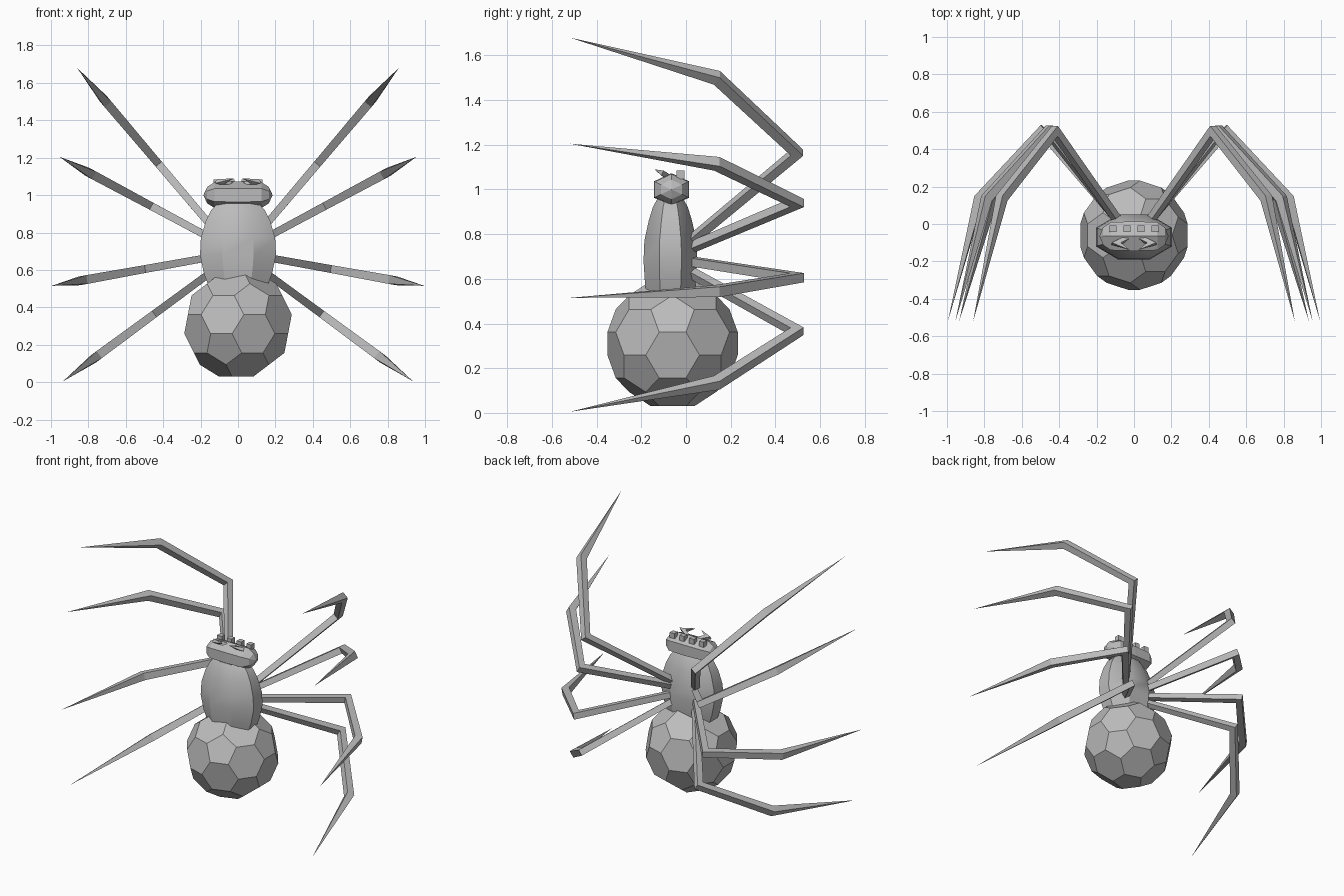
import bpy, bmesh, math
from mathutils import Vector

if "Cube" in bpy.data.objects:
    bpy.data.objects.remove(bpy.data.objects["Cube"])

gray = bpy.data.materials.new("matte_gray")
gray.diffuse_color = (0.5, 0.5, 0.5, 1)
gray.use_nodes = True
gray.node_tree.nodes["Principled BSDF"].inputs["Base Color"].default_value = gray.diffuse_color


def finish(name, bm, smooth=None):
    bmesh.ops.recalc_face_normals(bm, faces=bm.faces[:])
    me = bpy.data.meshes.new(name)
    bm.to_mesh(me)
    bm.free()
    me.materials.append(gray)
    ob = bpy.data.objects.new(name, me)
    bpy.context.collection.objects.link(ob)
    if smooth:
        bpy.ops.object.select_all(action='DESELECT')
        ob.select_set(True)
        bpy.context.view_layer.objects.active = ob
        bpy.ops.object.shade_smooth_by_angle(angle=math.radians(smooth))
    return ob


def loft(bm, rings):
    """Skin a list of point rings and cap both ends; a one-point ring is a tip."""
    vs = [[bm.verts.new(p) for p in r] for r in rings]
    for a, b in zip(vs, vs[1:]):
        n = max(len(a), len(b))
        for i in range(n):
            j = (i + 1) % n
            if len(a) == 1:
                bm.faces.new((a[0], b[j], b[i]))
            elif len(b) == 1:
                bm.faces.new((a[i], a[j], b[0]))
            else:
                bm.faces.new((a[i], a[j], b[j], b[i]))
    for r in (vs[0], vs[-1]):
        if len(r) > 2:
            bm.faces.new(r)


def limb(bm, pts, normal, sizes):
    """Square mitred tube along a path that lies in the plane across normal."""
    rings = []
    for i, p in enumerate(pts):
        if sizes[i] == 0:
            rings.append([p])
            continue
        d0 = (p - pts[i - 1]).normalized() if i else (pts[1] - p).normalized()
        d1 = (pts[i + 1] - p).normalized() if i < len(pts) - 1 else d0
        t = (d0 + d1).normalized()
        h = sizes[i] / 2
        side = t.cross(normal).normalized() * h / max(t.dot(d0), 0.5)
        w = normal * h
        rings.append([p + side + w, p - side + w, p - side - w, p + side - w])
    loft(bm, rings)


# Abdomen: ball of pentagons and hexagons, a pentagon at each pole
ico = [Vector((0, 0, 1)), Vector((0, 0, -1))]
for k in range(5):
    for s, off in ((1, 0), (-1, 36)):
        a = math.radians(72 * k + off)
        ico.append(Vector((2 * math.cos(a), 2 * math.sin(a), s)) / math.sqrt(5))
bm = bmesh.new()
for a in ico:
    for b in ico:
        if 0.1 < (a - b).length < 1.2:
            p = a.lerp(b, 1 / 3).normalized() * 0.298
            bm.verts.new(p + Vector((0, -0.06, 0.31)))
bmesh.ops.convex_hull(bm, input=bm.verts[:])
bmesh.ops.dissolve_limit(bm, angle_limit=math.radians(3),
                         verts=bm.verts[:], edges=bm.edges[:])
finish("abdomen", bm)

# Thorax: flattened eight-sided barrel (height, x radius, y radius)
bm = bmesh.new()
rings = []
for z, rx, ry in ((0.50, 0.165, 0.11), (0.58, 0.197, 0.123), (0.68, 0.22, 0.13),
                  (0.77, 0.215, 0.126), (0.86, 0.187, 0.105), (0.92, 0.155, 0.085),
                  (0.955, 0.12, 0.065)):
    ang = [math.radians(22.5 + 45 * i) for i in range(8)]
    rings.append([(rx * math.cos(a), -0.07 + ry * math.sin(a), z) for a in ang])
loft(bm, rings)
finish("thorax", bm, 30)

# Head: six-sided spindle lying across the body
bm = bmesh.new()
rings = []
for x, r in ((-0.185, 0), (-0.165, 0.6), (-0.125, 0.95), (0, 1),
             (0.125, 0.95), (0.165, 0.6), (0.185, 0)):
    c = Vector((x, -0.065, 1.0))
    if r == 0:
        rings.append([c])
    else:
        ang = [math.radians(90 + 60 * i) for i in range(6)]
        rings.append([c + Vector((0, 0.091 * r * math.cos(a), 0.073 * r * math.sin(a)))
                      for a in ang])
loft(bm, rings)
finish("head", bm)

# Eyes: a row of four small cubes
bm = bmesh.new()
for i in range(4):
    cube = bmesh.ops.create_cube(bm, size=0.036)
    bmesh.ops.translate(bm, verts=cube["verts"],
                        vec=(-0.1125 + 0.075 * i, -0.025, 1.066))
finish("eyes", bm)

# Fangs: bent hooks in front of the eyes
bm = bmesh.new()
for s in (-1, 1):
    pts = [Vector((s * x, y, z)) for x, y, z in
           ((0.035, -0.075, 1.055), (0.095, -0.105, 1.073), (0.02, -0.14, 1.09))]
    n = (pts[1] - pts[0]).cross(pts[2] - pts[1]).normalized()
    limb(bm, pts, n, (0.022, 0.024, 0))
finish("fangs", bm)

# Legs: each lies in a plane through the front-to-back axis
# (base x, base z, tip x, tip z, first and second joint heights)
LEGS = {
    "front_leg": (0.08, 0.76, 0.86, 1.68, 1.165, 1.50),
    "second_leg": (0.08, 0.735, 0.955, 1.205, 0.94, 1.115),
    "third_leg": (0.08, 0.68, 0.995, 0.515, 0.605, 0.545),
    "rear_leg": (0.08, 0.635, 0.935, 0.005, 0.365, 0.135),
}
for name, (bx, bz, tx, tz, k1, k2) in LEGS.items():
    for s, label in ((-1, "left"), (1, "right")):
        def at(z, y):
            f = (z - bz) / (tz - bz)
            return Vector((s * (bx + (tx - bx) * f), y, z))
        pts = [at(bz, 0.01), at(k1, 0.497), at(k2, 0.138), at(tz, -0.52)]
        n = Vector((s * (tx - bx), 0, tz - bz)).cross(Vector((0, 1, 0))).normalized()
        bm = bmesh.new()
        limb(bm, pts, n, (0.038, 0.042, 0.047, 0))
        finish(label + "_" + name, bm)
